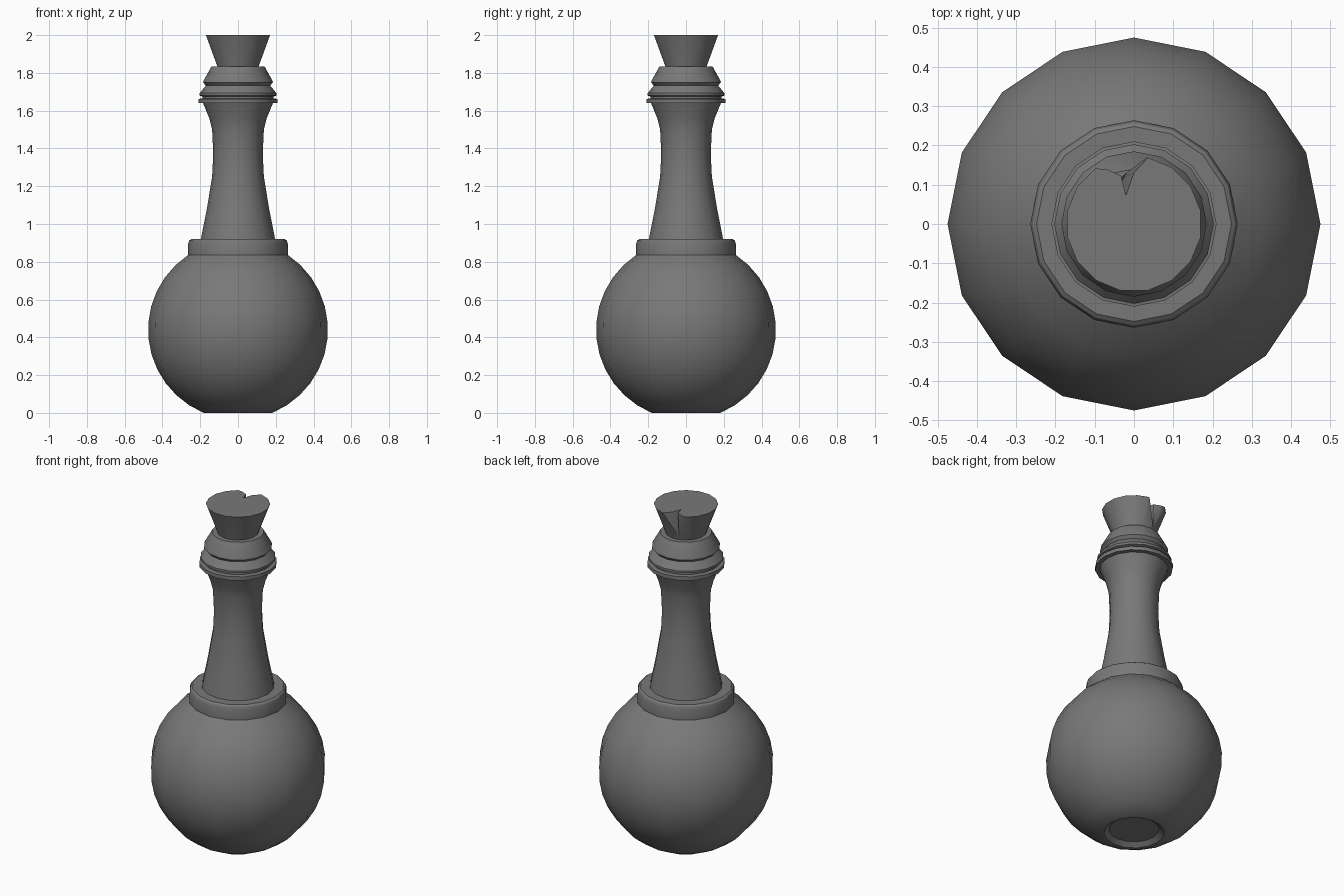
import bpy, bmesh
from math import sin, cos, pi, acos

if "Cube" in bpy.data.objects:
    bpy.data.objects.remove(bpy.data.objects["Cube"])

SIDES = 16

# Dark grey surface
dark = bpy.data.materials.new("dark_grey")
dark.diffuse_color = (0.19, 0.19, 0.19, 1)
dark.use_nodes = True
dark.node_tree.nodes["Principled BSDF"].inputs["Base Color"].default_value = dark.diffuse_color


def finish(name, bm):
    bmesh.ops.recalc_face_normals(bm, faces=bm.faces)
    mesh = bpy.data.meshes.new(name)
    bm.to_mesh(mesh)
    bm.free()
    mesh.materials.append(dark)
    obj = bpy.data.objects.new(name, mesh)
    bpy.context.collection.objects.link(obj)
    return obj


def smooth(obj, degrees=30):
    bpy.ops.object.select_all(action='DESELECT')
    obj.select_set(True)
    bpy.context.view_layer.objects.active = obj
    bpy.ops.object.shade_smooth_by_angle(angle=degrees * pi / 180)


def lathe(name, profile, turn=0.0):
    """Revolve (radius, z) points around z; both ends are capped."""
    bm = bmesh.new()
    rings = []
    for r, z in profile:
        rings.append([bm.verts.new((r * cos(turn + 2 * pi * i / SIDES),
                                    r * sin(turn + 2 * pi * i / SIDES), z))
                      for i in range(SIDES)])
    for a, b in zip(rings, rings[1:]):
        for i in range(SIDES):
            j = (i + 1) % SIDES
            bm.faces.new((a[i], a[j], b[j], b[i]))
    bm.faces.new(rings[0])
    bm.faces.new(rings[-1])
    return finish(name, bm)


# Round body with a shallow recess underneath
R, CZ = 0.476, 0.44
start, end = acos(CZ / R), pi - acos(0.396 / R)
STEPS = 12
body = [(0.135, 0.022), (0.163, 0.0)]
for k in range(STEPS + 1):
    a = start + (end - start) * k / STEPS
    body.append((R * sin(a), CZ - R * cos(a)))

# Collar, flared neck and stepped lip
collar = [(0.264, 0.895), (0.258, 0.912), (0.248, 0.92), (0.196, 0.92)]
neck = [(0.192, 0.945), (0.165, 1.08), (0.137, 1.25), (0.131, 1.37),
        (0.137, 1.50), (0.152, 1.56), (0.185, 1.64)]
lip = [(0.21, 1.64), (0.21, 1.662), (0.188, 1.665), (0.188, 1.675),
       (0.203, 1.68), (0.203, 1.693), (0.17, 1.733), (0.185, 1.75),
       (0.183, 1.758), (0.14, 1.835), (0.10, 1.835)]
smooth(lathe("bottle", body + collar + neck + lip))

# Tapered cork
cork = lathe("cork", [(0.108, 1.82), (0.112, 1.836), (0.173, 2.0)], pi / SIDES)

# Wedge cutter for the chip at the back of the cork
bm = bmesh.new()
outline = [(-0.125, 0.143), (-0.07, 0.14), (-0.033, 0.123), (-0.02, 0.072),
           (0.0, 0.13), (0.035, 0.168), (0.03, 0.23), (-0.10, 0.23)]
top = [bm.verts.new((x, y, 2.003)) for x, y in outline]
apex = bm.verts.new((-0.035, 0.116, 1.86))
bm.faces.new(top)
for i, v in enumerate(top):
    bm.faces.new((v, top[(i + 1) % len(top)], apex))
cutter = finish("chip_cutter", bm)
cutter.hide_render = True
cutter.hide_set(True)

chip = cork.modifiers.new("chip", 'BOOLEAN')
chip.operation = 'DIFFERENCE'
chip.solver = 'EXACT'
chip.object = cutter
# Apply the cut so the chip's walls blend with the cork's side
bpy.context.view_layer.objects.active = cork
cork.select_set(True)
bpy.ops.object.modifier_apply(modifier="chip")
smooth(cork, 50)
